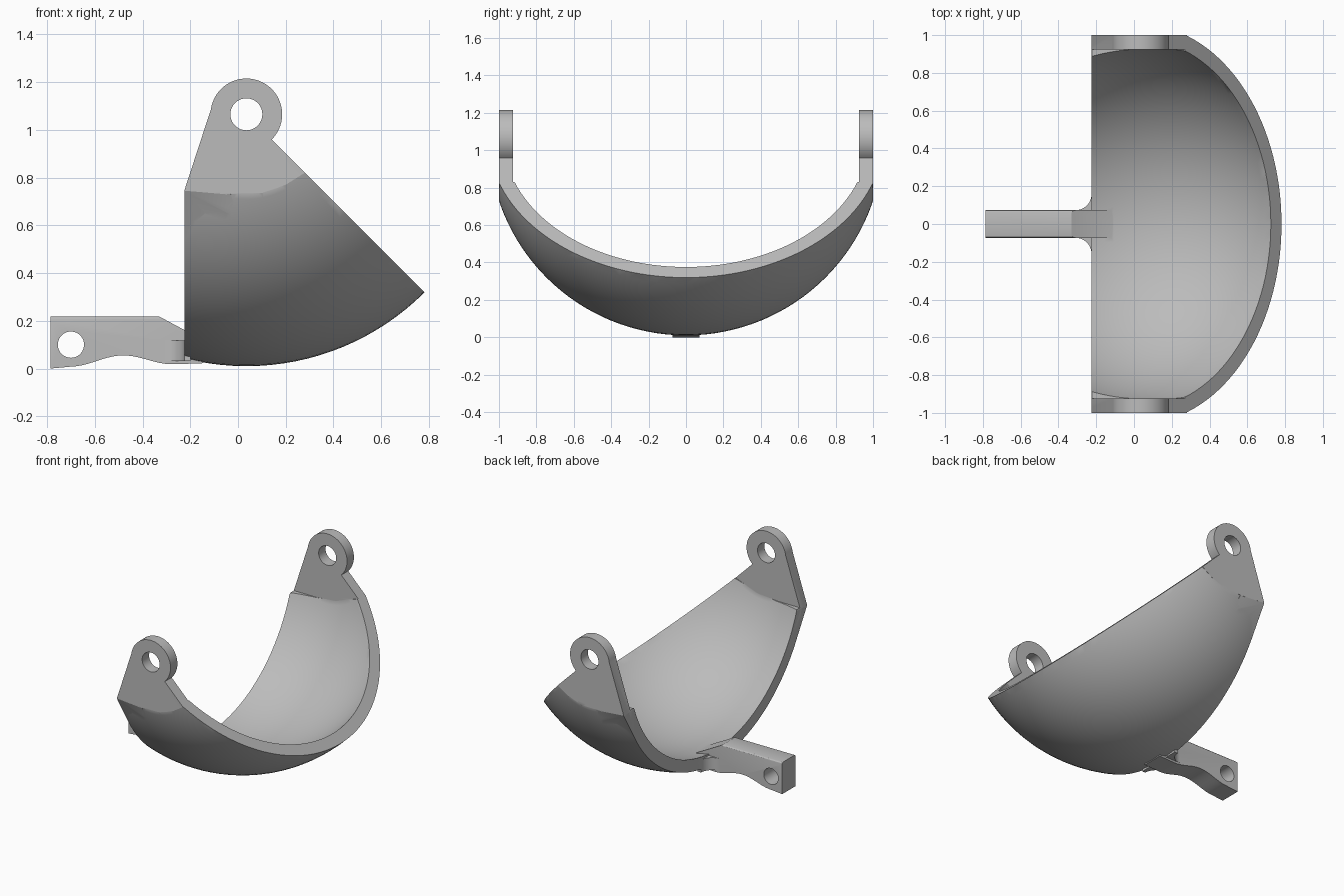
import bpy, bmesh
from math import radians, cos, sin, pi
from mathutils import Matrix, Vector

cube = bpy.data.objects.get("Cube")
if cube:
    bpy.data.objects.remove(cube, do_unlink=True)

grey = bpy.data.materials.new("light grey")
grey.use_nodes = True
grey.diffuse_color = (0.5, 0.5, 0.5, 1)
grey.node_tree.nodes["Principled BSDF"].inputs["Base Color"].default_value = (0.5, 0.5, 0.5, 1)

PIVOT = Vector((0.035, 0, 1.065))
OUTER, INNER = 1.055, 0.975
HALF, EAR_IN = 1.0, 0.925
LEFT = -0.225


def finish(bm, name):
    bmesh.ops.recalc_face_normals(bm, faces=bm.faces)
    mesh = bpy.data.meshes.new(name)
    bm.to_mesh(mesh)
    bm.free()
    mesh.materials.append(grey)
    ob = bpy.data.objects.new(name, mesh)
    bpy.context.collection.objects.link(ob)
    return ob


def prism(name, outline, low, high, axis="y"):
    """Extrude an outline along y (outline in xz) or z (outline in xy)."""
    bm = bmesh.new()
    place = (lambda a, b: (a, low, b)) if axis == "y" else (lambda a, b: (a, b, low))
    face = bm.faces.new([bm.verts.new(place(a, b)) for a, b in outline])
    moved = bmesh.ops.extrude_face_region(bm, geom=[face])["geom"]
    step = (0, high - low, 0) if axis == "y" else (0, 0, high - low)
    bmesh.ops.translate(bm, vec=step, verts=[g for g in moved if isinstance(g, bmesh.types.BMVert)])
    return finish(bm, name)


def ball(name, radius):
    bm = bmesh.new()
    matrix = Matrix.Translation(PIVOT) @ Matrix.Rotation(radians(90), 4, "X")
    bmesh.ops.create_uvsphere(bm, u_segments=128, v_segments=64, radius=radius, matrix=matrix)
    return finish(bm, name)


def arc(cx, cz, r, start, end, n):
    return [(cx + r * cos(radians(start + (end - start) * i / n)),
             cz + r * sin(radians(start + (end - start) * i / n))) for i in range(n + 1)]


def combine(ob, tool, operation):
    mod = ob.modifiers.new(operation, "BOOLEAN")
    mod.operation, mod.solver, mod.object = operation, "EXACT", tool
    bpy.context.view_layer.objects.active = ob
    bpy.ops.object.modifier_apply(modifier=mod.name)
    bpy.data.objects.remove(tool, do_unlink=True)


# Solid wedge of a sphere, cut flat at both ends
bowl = prism("bowl", [(LEFT, -0.1), (1.2, -0.1), (PIVOT.x, PIVOT.z), (-0.11, PIVOT.z),
                      (LEFT, 0.745)], -HALF, HALF)
combine(bowl, ball("outer_ball", OUTER), "INTERSECT")

# Ears with round pivot ends, carried across the full width for now
ears = prism("ears", [(LEFT, 0.745), (-0.05, 0.73), (0.1, 0.735), (0.2, 0.77), (0.28, 0.82)]
             + arc(PIVOT.x, PIVOT.z, 0.15, -45, 172, 40), -HALF, HALF)
combine(bowl, ears, "UNION")

# Tapered blends from the ear corners into the round wall
for side in (-1, 1):
    bm = bmesh.new()
    for x, y, z in [(LEFT, 1, 0.745), (-0.03, 1, 0.73), (LEFT, 0.883, 0.55), (0, 0.96, 0.63),
                    (LEFT, 0.94, 0.745), (-0.03, 0.95, 0.74)]:
        bm.verts.new((x, y * side, z))
    bmesh.ops.convex_hull(bm, input=bm.verts)
    combine(bowl, finish(bm, "blend"), "UNION")

# Hollow inside, leaving flat inner faces on the ears
cavity = prism("cavity", [(-2, -1), (2, -1), (2, 3), (-2, 3)], -EAR_IN, EAR_IN)
combine(cavity, ball("inner_ball", INNER), "INTERSECT")
gap = prism("gap", [(-0.5, 0.755), (-0.05, 0.755), (0.1, 0.77), (0.27, 0.83), (0.5, 1.3),
                    (-0.5, 1.3)], -EAR_IN, EAR_IN)
combine(cavity, gap, "UNION")
combine(bowl, cavity, "DIFFERENCE")
combine(bowl, prism("pivot_hole", arc(PIVOT.x, PIVOT.z, 0.067, 0, 350, 35), -2, 2), "DIFFERENCE")

# Handle with a wavy underside, sloped root and softened top edges
wave = [(-0.7 + 0.43 * t / 20, 0.008 + 0.01 * t / 20 + 0.042 * (1 - cos(2 * pi * t / 20)) / 2)
        for t in range(21)]
handle = prism("handle", [(-0.785, 0)] + wave + [(-0.15, 0.022), (-0.11, 0.1), (-0.33, 0.218),
                                                 (-0.785, 0.218)], -0.073, 0.073)
bm = bmesh.new()
bm.from_mesh(handle.data)
top = [e for e in bm.edges if all(v.co.z > 0.21 for v in e.verts)
       and abs(e.verts[0].co.y - e.verts[1].co.y) < 0.001]
bmesh.ops.bevel(bm, geom=top, offset=0.012, segments=3, profile=0.5, affect="EDGES")
bm.to_mesh(handle.data)
bm.free()
combine(handle, prism("handle_hole", arc(-0.7, 0.1, 0.055, 0, 350, 35), -1, 1), "DIFFERENCE")

# Rounded flare where the handle meets the bowl
curve = arc(-0.31, 0.158, 0.085, -90, 0, 10)
flare = prism("flare", curve + [(-0.2, 0.158), (-0.2, -0.158)] + [(x, -y) for x, y in curve[::-1]],
              0.032, 0.118, "z")
combine(handle, flare, "UNION")
combine(bowl, handle, "UNION")
bowl.name = "bowl_with_ears_and_handle"

bpy.ops.object.select_all(action="DESELECT")
bowl.select_set(True)
bpy.context.view_layer.objects.active = bowl
bpy.ops.object.shade_smooth_by_angle(angle=radians(25))
